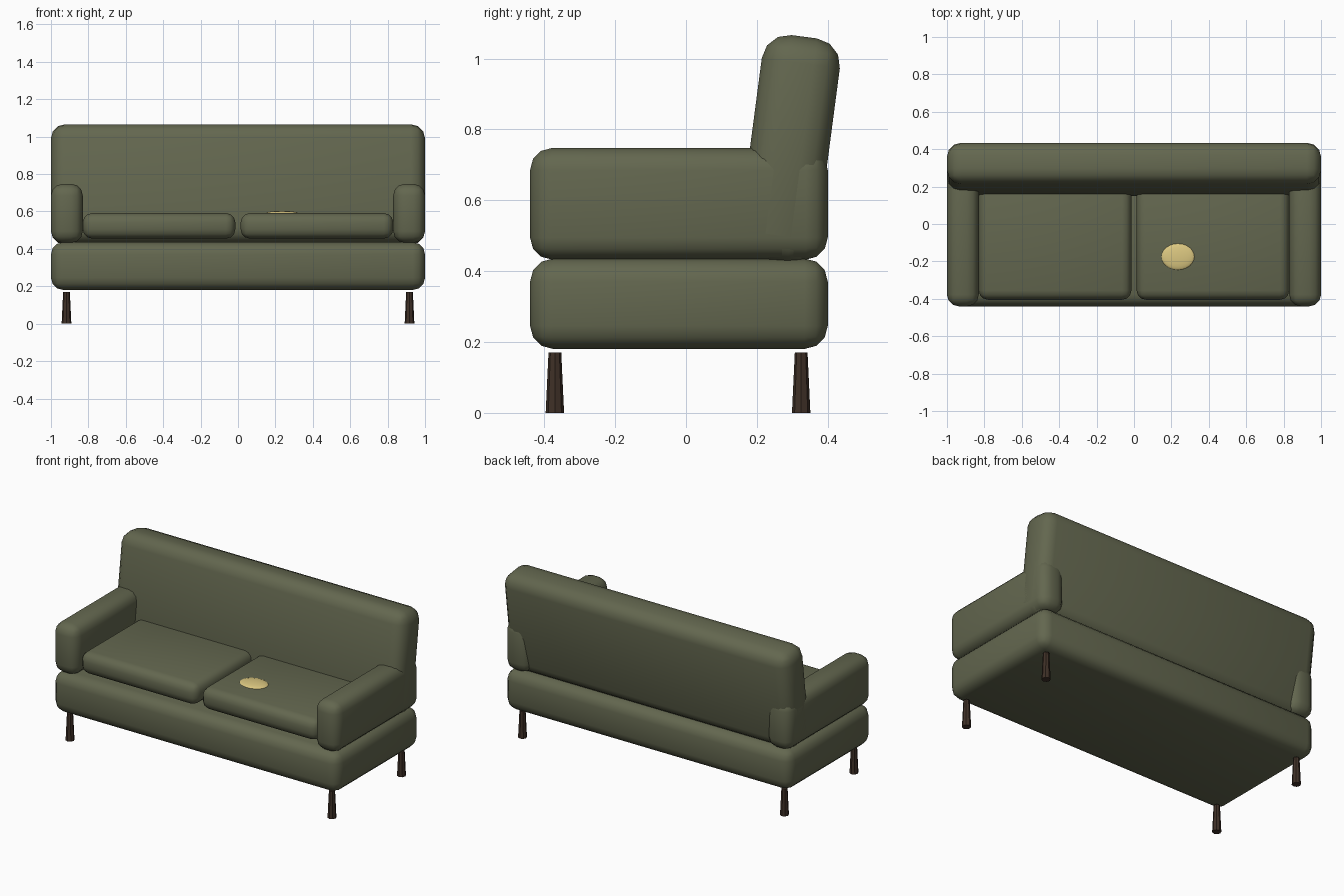
import bpy
import math
from mathutils import Matrix

old = bpy.data.objects.get("Cube")
if old:
    bpy.data.objects.remove(old, do_unlink=True)


def material(name, rgb):
    mat = bpy.data.materials.new(name)
    mat.use_nodes = True
    mat.diffuse_color = (*rgb, 1)
    mat.node_tree.nodes["Principled BSDF"].inputs["Base Color"].default_value = (*rgb, 1)
    return mat


fabric = material("olive_fabric", (0.125, 0.135, 0.078))
wood = material("dark_wood", (0.05, 0.03, 0.02))
gold = material("pale_gold", (0.72, 0.58, 0.22))


def finish(name, mat):
    obj = bpy.context.object
    obj.name = name
    obj.data.materials.append(mat)
    return obj


def padded_box(name, center, size, radius, tilt=0):
    """Upholstered block with softly rounded edges."""
    bpy.ops.mesh.primitive_cube_add(size=1, location=center)
    obj = finish(name, fabric)
    obj.data.transform(Matrix.Diagonal((*size, 1)))
    obj.rotation_euler.x = tilt
    bevel = obj.modifiers.new("rounding", "BEVEL")
    bevel.width = radius
    bevel.segments = 3
    bpy.ops.object.modifier_apply(modifier=bevel.name)
    bpy.ops.object.shade_smooth_by_angle(angle=math.radians(40))
    return obj


# Base and leaning backrest
padded_box("base", (0, -0.02, 0.308), (2, 0.84, 0.255), 0.065)
padded_box("backrest", (0, 0.292, 0.744), (2, 0.222, 0.64), 0.075, math.radians(-7.5))

# Arms, cushions and legs on both sides
for side, sx in (("left", 1), ("right", -1)):
    padded_box(side + "_arm", (sx * 0.915, -0.02, 0.59), (0.17, 0.84, 0.315), 0.062)
    padded_box(side + "_cushion", (sx * 0.422, -0.09, 0.523), (0.816, 0.63, 0.136), 0.05)
    for end, y in (("front", -0.37), ("back", 0.325)):
        bpy.ops.mesh.primitive_cone_add(vertices=8, radius1=0.026, radius2=0.018,
                                        depth=0.17, location=(sx * 0.917, y, 0.085))
        finish(f"{end}_{side}_leg", wood)

# Small flattened disc lying on the left cushion
bpy.ops.mesh.primitive_uv_sphere_add(segments=24, ring_count=12, radius=1,
                                     location=(0.235, -0.175, 0.588))
disc = finish("gold_disc", gold)
disc.data.transform(Matrix.Diagonal((0.09, 0.072, 0.015, 1)))
bpy.ops.object.shade_smooth()
